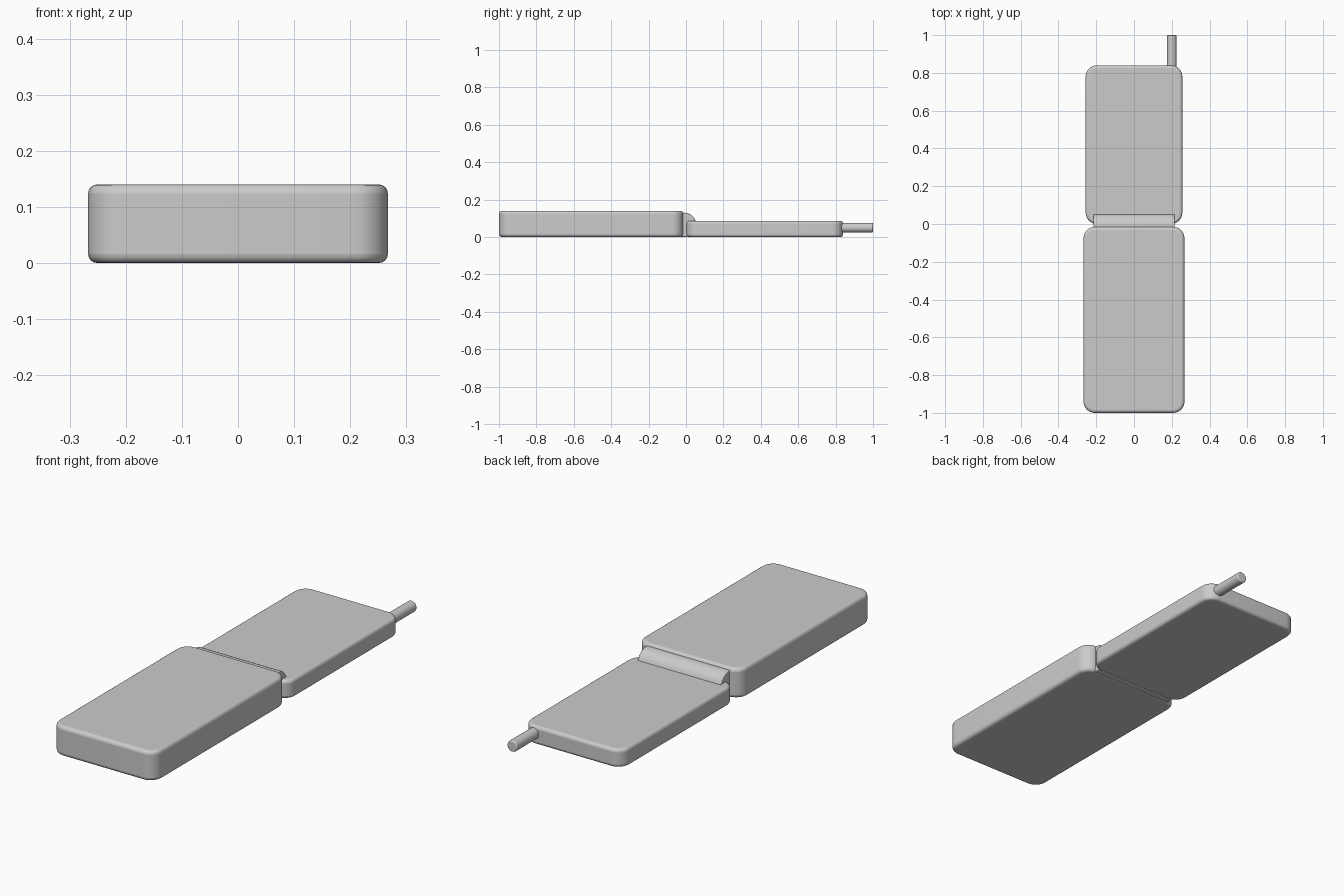
import bpy, bmesh, math
from mathutils import Matrix

if "Cube" in bpy.data.objects:
    bpy.data.objects.remove(bpy.data.objects["Cube"])

grey = bpy.data.materials.new("light_grey")
grey.diffuse_color = (0.6, 0.6, 0.6, 1)
grey.use_nodes = True
grey.node_tree.nodes["Principled BSDF"].inputs["Base Color"].default_value = grey.diffuse_color


def finish(name, bm, bevel=None):
    mesh = bpy.data.meshes.new(name)
    bm.to_mesh(mesh)
    bm.free()
    obj = bpy.data.objects.new(name, mesh)
    bpy.context.collection.objects.link(obj)
    mesh.materials.append(grey)
    if bevel:
        mod = obj.modifiers.new("soft_edges", 'BEVEL')
        mod.width = bevel
        mod.segments = 4
        mod.limit_method = 'ANGLE'
        mod.angle_limit = math.radians(40)
    bpy.ops.object.select_all(action='DESELECT')
    obj.select_set(True)
    bpy.context.view_layer.objects.active = obj
    bpy.ops.object.shade_smooth_by_angle(angle=math.radians(35))
    return obj


def slab(name, half_width, y0, y1, height, corner, edge):
    # rounded rectangle outline, extruded upwards
    bm = bmesh.new()
    verts = []
    corners = [(1, y1 - corner), (-1, y1 - corner), (-1, y0 + corner), (1, y0 + corner)]
    for i, (side, cy) in enumerate(corners):
        for k in range(9):
            a = math.pi / 2 * (i + k / 8)
            verts.append(bm.verts.new((side * (half_width - corner) + corner * math.cos(a),
                                       cy + corner * math.sin(a), 0)))
    face = bm.faces.new(verts)
    top = bmesh.ops.extrude_face_region(bm, geom=[face])
    bmesh.ops.translate(bm, vec=(0, 0, height),
                        verts=[v for v in top["geom"] if isinstance(v, bmesh.types.BMVert)])
    bmesh.ops.recalc_face_normals(bm, faces=bm.faces)
    return finish(name, bm, edge)


def rod(name, radius, length, centre, axis, edge):
    bm = bmesh.new()
    turn = Matrix.Rotation(math.pi / 2, 4, axis)
    bmesh.ops.create_cone(bm, cap_ends=True, segments=32, radius1=radius, radius2=radius,
                          depth=length, matrix=Matrix.Translation(centre) @ turn)
    return finish(name, bm, edge)


# Thick lower half and thinner flip half
slab("keypad_body", 0.267, -1.0, -0.015, 0.14, 0.06, 0.016)
slab("screen_lid", 0.256, 0.0, 0.84, 0.086, 0.06, 0.014)

# Hinge barrel across the joint, and stub antenna
rod("hinge_barrel", 0.065, 0.43, (0, -0.01, 0.065), 'Y', 0.004)
rod("antenna", 0.026, 0.20, (0.2, 0.90, 0.05), 'X', 0.006)
